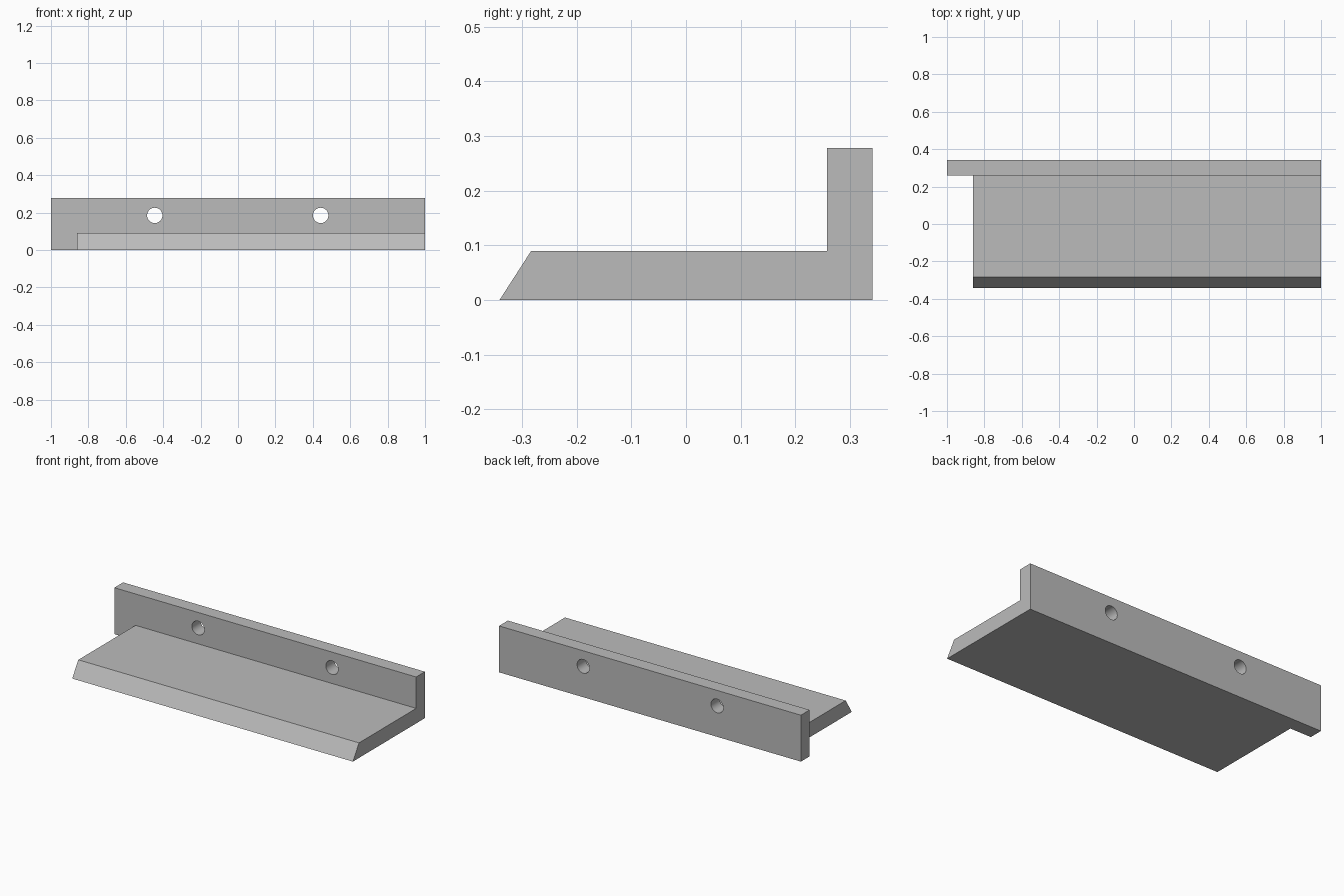
import bpy
import bmesh
import math
from mathutils import Matrix, Vector

cube = bpy.data.objects.get("Cube")
if cube:
    bpy.data.objects.remove(cube, do_unlink=True)

grey = bpy.data.materials.new("mid grey")
grey.use_nodes = True
colour = (0.5, 0.5, 0.5, 1)
grey.diffuse_color = colour
grey.node_tree.nodes["Principled BSDF"].inputs["Base Color"].default_value = colour

LEFT, RIGHT, SHELF_END = 1.0, -1.0, -0.86
FRONT, BACK, WALL = -0.341, 0.341, 0.258
HEIGHT, SHELF = 0.278, 0.09


def make_object(name, bm):
    bmesh.ops.recalc_face_normals(bm, faces=bm.faces)
    mesh = bpy.data.meshes.new(name)
    bm.to_mesh(mesh)
    bm.free()
    mesh.materials.append(grey)
    obj = bpy.data.objects.new(name, mesh)
    bpy.context.collection.objects.link(obj)
    return obj


def cut(target, cutter):
    mod = target.modifiers.new("cut", 'BOOLEAN')
    mod.operation = 'DIFFERENCE'
    mod.solver = 'EXACT'
    mod.object = cutter
    bpy.context.view_layer.objects.active = target
    bpy.ops.object.modifier_apply(modifier=mod.name)
    bpy.data.objects.remove(cutter, do_unlink=True)


# L-shaped section with a slanted front lip, extruded along the length
profile = [(FRONT, 0), (BACK, 0), (BACK, HEIGHT), (WALL, HEIGHT),
           (WALL, SHELF), (-0.283, SHELF)]
bm = bmesh.new()
section = bm.faces.new([bm.verts.new((RIGHT, y, z)) for y, z in profile])
ext = bmesh.ops.extrude_face_region(bm, geom=[section])
bmesh.ops.translate(bm, vec=Vector((LEFT - RIGHT, 0, 0)),
                    verts=[v for v in ext["geom"] if isinstance(v, bmesh.types.BMVert)])
bracket = make_object("shelf_bracket", bm)

# Shelf stops short of the right end of the back wall
bm = bmesh.new()
bmesh.ops.create_cube(bm, size=1)
bmesh.ops.transform(bm, verts=bm.verts, matrix=Matrix.Translation(
    (SHELF_END - 0.5, WALL - 0.5, 0)))
cut(bracket, make_object("notch_cutter", bm))

# Two screw holes through the back wall
for x in (-0.445, 0.442):
    bm = bmesh.new()
    bmesh.ops.create_cone(bm, cap_ends=True, segments=48, radius1=0.041,
                          radius2=0.041, depth=0.4)
    bmesh.ops.transform(bm, verts=bm.verts, matrix=Matrix.Translation(
        (x, BACK, 0.185)) @ Matrix.Rotation(math.pi / 2, 4, 'X'))
    cut(bracket, make_object("hole_cutter", bm))

# Smooth hole walls, crisp outer edges
bpy.ops.object.select_all(action='DESELECT')
bracket.select_set(True)
bpy.context.view_layer.objects.active = bracket
bpy.ops.object.shade_smooth_by_angle(angle=math.radians(30))
